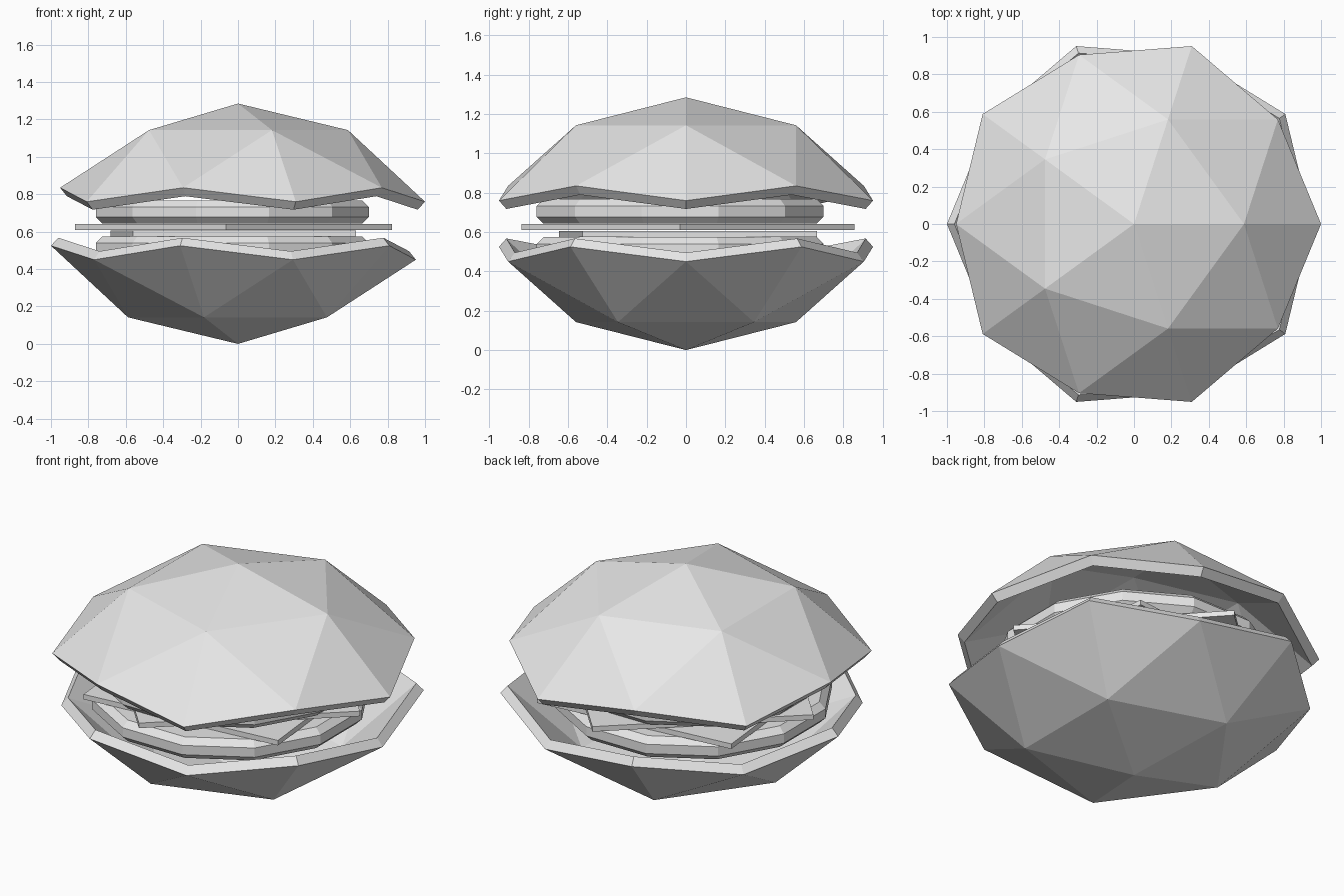
import bpy, bmesh, math
from mathutils import Matrix

cube = bpy.data.objects.get("Cube")
if cube:
    bpy.data.objects.remove(cube, do_unlink=True)

# One plain colour for the whole model
grey = bpy.data.materials.new("light_grey")
grey.use_nodes = True
colour = (0.8, 0.8, 0.8, 1)
grey.diffuse_color = colour
grey.node_tree.nodes["Principled BSDF"].inputs["Base Color"].default_value = colour


def add_object(name, bm, location):
    bmesh.ops.recalc_face_normals(bm, faces=bm.faces)
    mesh = bpy.data.meshes.new(name)
    bm.to_mesh(mesh)
    bm.free()
    mesh.materials.append(grey)
    obj = bpy.data.objects.new(name, mesh)
    obj.location = location
    bpy.context.collection.objects.link(obj)
    return obj


def bun(name, apex, flip):
    """Faceted dome: five-sided cap with a zigzag rim, given a thin shell."""
    bm = bmesh.new()
    top = bm.verts.new((0, 0, 0))

    def ring(radius, z, turn):
        return [bm.verts.new((radius * math.cos(a), radius * math.sin(a), z))
                for a in (math.radians(72 * i + turn) for i in range(5))]

    upper = ring(0.588, -0.142, 0)
    points = ring(1.0, -0.525, 0)
    notches = ring(0.951, -0.45, 36)
    for i in range(5):
        j = (i + 1) % 5
        bm.faces.new((top, upper[i], upper[j]))
        bm.faces.new((upper[i], notches[i], upper[j]))
        bm.faces.new((upper[i], points[i], notches[i]))
        bm.faces.new((upper[j], notches[i], points[j]))
    if flip:
        bm.transform(Matrix.Rotation(math.pi, 4, 'Y'))
    # Make normals point outward before the shell is thickened inward
    bmesh.ops.recalc_face_normals(bm, faces=bm.faces)
    if (top.normal.z < 0) != flip:
        bmesh.ops.reverse_faces(bm, faces=bm.faces)
    bm.normal_update()
    thickness = 0.058
    inner = {v: bm.verts.new(v.co - v.normal * thickness) for v in list(bm.verts)}
    rim = [e for e in bm.edges if e.is_boundary]
    for f in list(bm.faces):
        bm.faces.new([inner[v] for v in reversed(f.verts)])
    for e in rim:
        a, b = e.verts
        bm.faces.new((a, b, inner[b], inner[a]))
    return add_object(name, bm, (0, 0, apex))


def patty(name, z):
    """Twelve-sided disc with chamfered edges."""
    bm = bmesh.new()
    bmesh.ops.create_cone(bm, cap_ends=True, segments=12, radius1=0.755,
                          radius2=0.755, depth=0.125,
                          matrix=Matrix.Rotation(math.radians(15), 4, 'Z'))
    edges = [e for e in bm.edges if abs(e.verts[0].co.z - e.verts[1].co.z) < 0.01]
    bmesh.ops.bevel(bm, geom=edges, offset=0.035, segments=1, affect='EDGES')
    return add_object(name, bm, (-0.03, -0.03, z))


def slice_square(name, z, turn):
    """Thin square slice turned about the vertical."""
    bm = bmesh.new()
    bmesh.ops.create_cube(bm, size=1)
    bm.transform(Matrix.Rotation(math.radians(turn), 4, 'Z')
                 @ Matrix.Diagonal((1.2, 1.2, 0.03, 1)))
    return add_object(name, bm, (-0.025, 0.01, z))


bun("top_bun", 1.285, False)
bun("bottom_bun", 0, True)
patty("upper_patty", 0.705)
patty("lower_patty", 0.512)
slice_square("upper_slice", 0.625, 42.3)
slice_square("lower_slice", 0.59, 5.7)
